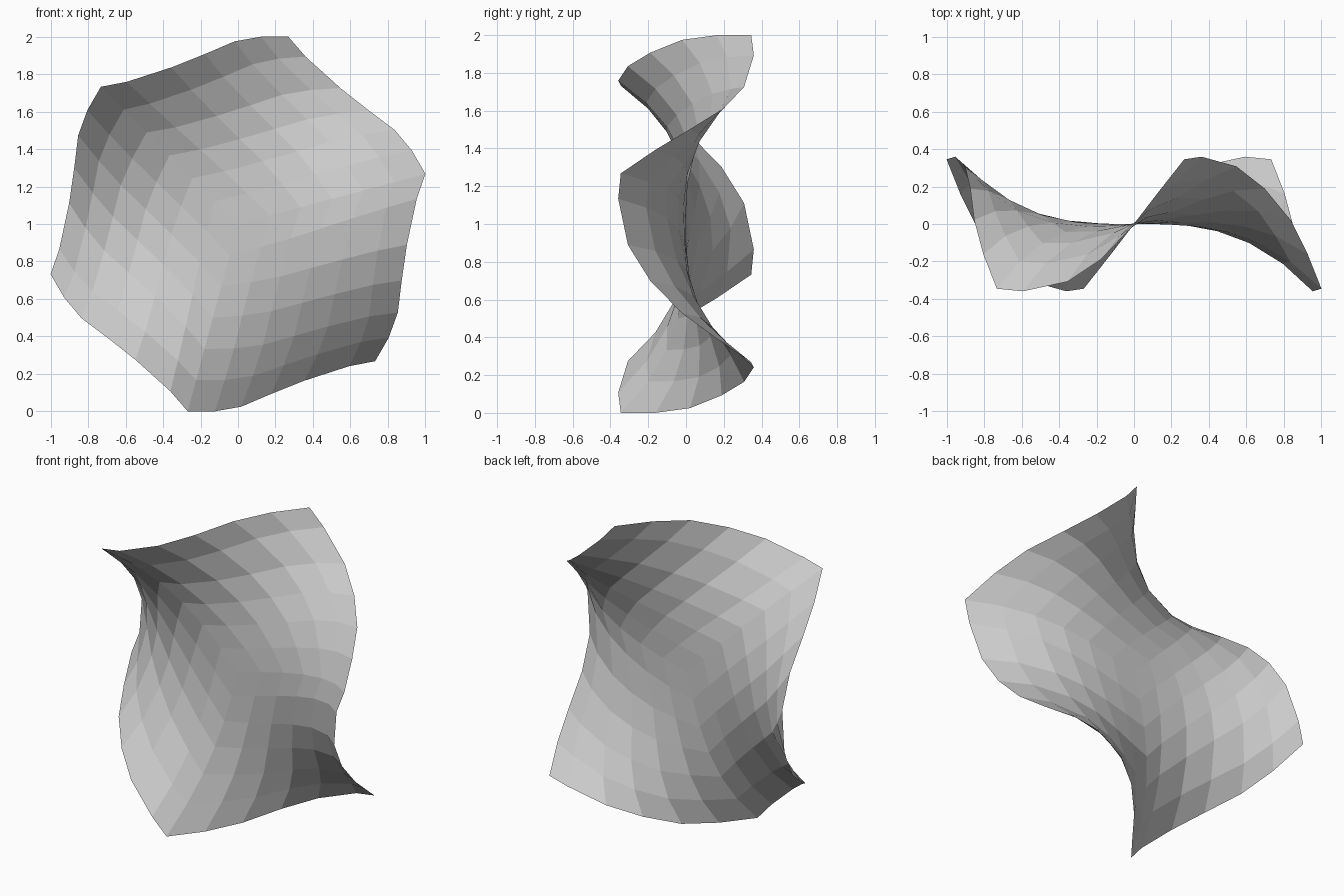
import bpy, bmesh
from math import radians, cos, sin, atan2
from mathutils import Vector

if "Cube" in bpy.data.objects:
    bpy.data.objects.remove(bpy.data.objects["Cube"])

N = 6            # segments along each side of the six-cornered sheet
HEIGHT = 0.44    # strength of the three-lobed saddle
# one side of the pinwheel outline: (degrees past the corner, radius)
SIDE = [(0, 1.0353), (8, 1.007), (16, 0.975), (26, 0.924),
        (38, 0.908), (53, 0.963), (60, 1.0353)]


def outline(corner_deg, i):
    deg, r = SIDE[i]
    a = radians(corner_deg + deg)
    return Vector((r * cos(a), r * sin(a)))


def saddle(p):
    # three raised and three lowered lobes around the centre
    r, a = p.length, atan2(p.y, p.x)
    return Vector((p.x, -HEIGHT * r ** 3 * cos(3 * a), p.y + 1))


# three four-sided patches meeting at the centre cover the outline
bm = bmesh.new()
for k in range(3):
    base = 15 + 120 * k
    mid = outline(base + 60, 0)
    grid = []
    for i in range(N + 1):
        row = []
        for j in range(N + 1):
            u, v = i / N, j / N
            p = v * outline(base + 60, N - i) + u * outline(base, j) - u * v * mid
            row.append(bm.verts.new(saddle(p)))
        grid.append(row)
    for i in range(N):
        for j in range(N):
            bm.faces.new((grid[i][j], grid[i][j + 1],
                          grid[i + 1][j + 1], grid[i + 1][j]))
bmesh.ops.remove_doubles(bm, verts=bm.verts, dist=0.0005)
bmesh.ops.recalc_face_normals(bm, faces=bm.faces)

mesh = bpy.data.meshes.new("saddle_sheet")
bm.to_mesh(mesh)
bm.free()
bpy.context.collection.objects.link(bpy.data.objects.new("saddle_sheet", mesh))
